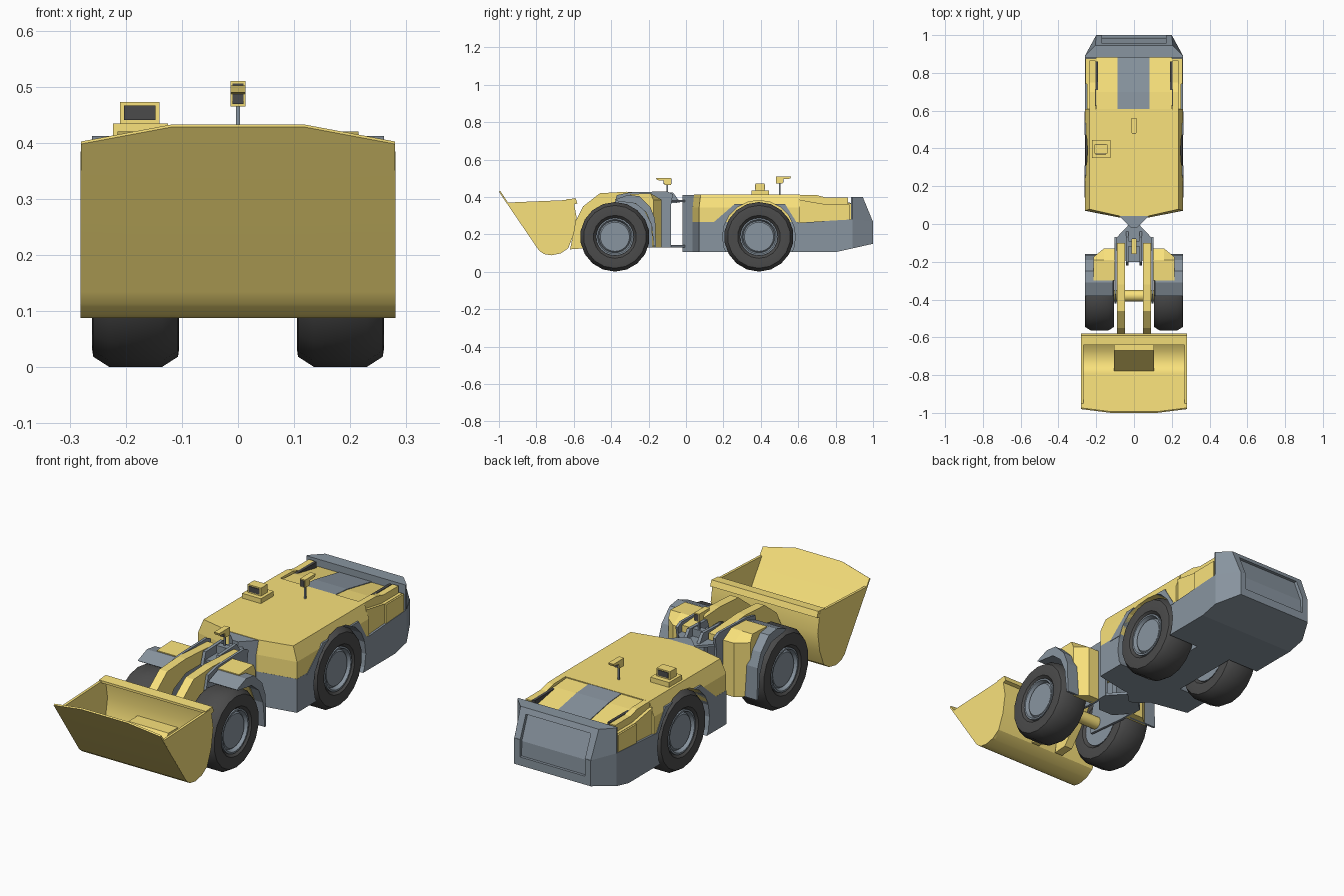
import bpy, bmesh, math

if "Cube" in bpy.data.objects:
    bpy.data.objects.remove(bpy.data.objects["Cube"])

def mat(name, c):
    m = bpy.data.materials.new(name)
    m.diffuse_color = (*c, 1)
    m.use_nodes = True
    m.node_tree.nodes["Principled BSDF"].inputs["Base Color"].default_value = m.diffuse_color
    return m

YEL = mat("yellow", (0.95, 0.76, 0.20))
GREY = mat("grey", (0.25, 0.30, 0.35))
DARK = mat("rubber", (0.07, 0.07, 0.07))

def shade(ob, angle):
    bpy.ops.object.select_all(action='DESELECT')
    bpy.context.view_layer.objects.active = ob
    ob.select_set(True)
    bpy.ops.object.shade_smooth_by_angle(angle=math.radians(angle))

def finish(name, bm, m, smooth=None):
    bmesh.ops.recalc_face_normals(bm, faces=bm.faces)
    me = bpy.data.meshes.new(name)
    bm.to_mesh(me)
    bm.free()
    me.materials.append(m)
    ob = bpy.data.objects.new(name, me)
    bpy.context.collection.objects.link(ob)
    if smooth:
        shade(ob, smooth)
    return ob

def loft(name, rings, m, closed=False, smooth=None):
    """Skin equal-length rings; cap the ends, or join last ring to first."""
    bm = bmesh.new()
    vs = [[bm.verts.new(p) for p in r] for r in rings]
    n = len(rings[0])
    pairs = list(zip(vs, vs[1:])) + ([(vs[-1], vs[0])] if closed else [])
    for a, b in pairs:
        for i in range(n):
            bm.faces.new((a[i], a[(i + 1) % n], b[(i + 1) % n], b[i]))
    if not closed:
        bm.faces.new(vs[0])
        bm.faces.new(vs[-1])
    return finish(name, bm, m, smooth)

def side(name, x0, x1, prof, m, smooth=None):
    return loft(name, [[(x, y, z) for y, z in prof] for x in (x0, x1)], m, smooth=smooth)

def plan(name, z0, z1, poly, m):
    return loft(name, [[(x, y, z) for x, y in poly] for z in (z0, z1)], m)

def box(name, x0, x1, y0, y1, z0, z1, m):
    return plan(name, z0, z1, [(x0, y0), (x1, y0), (x1, y1), (x0, y1)], m)

def lathe(name, prof, y, z, m, n, closed=False, smooth=None):
    """Spin (x, radius) points about the axle line."""
    rings = [[(x, y + r * math.sin(2 * math.pi * i / n), z - r * math.cos(2 * math.pi * i / n))
              for i in range(n)] for x, r in prof]
    return loft(name, rings, m, closed, smooth)

def cut(ob, cutter):
    b = ob.modifiers.new("cut", 'BOOLEAN')
    b.object, b.operation, b.solver = cutter, 'DIFFERENCE', 'EXACT'
    cutter.hide_render = True
    cutter.hide_set(True)

# wheels
ZC = 0.187
for label, y in (("front", -0.38), ("rear", 0.39)):
    for s in (1, -1):
        tag = label + ("_right" if s > 0 else "_left")
        tyre = [(0.125, 0.10), (0.107, 0.115), (0.105, 0.155), (0.107, 0.168), (0.135, 0.186),
                (0.23, 0.186), (0.258, 0.168), (0.26, 0.155), (0.258, 0.115), (0.242, 0.10)]
        lathe(tag + "_tyre", [(s * x, r) for x, r in tyre], y, ZC, DARK, 18, True, 35)
        rim = [(0.115, 0.101), (0.253, 0.101), (0.253, 0.093), (0.236, 0.085), (0.244, 0.078)]
        lathe(tag + "_rim", [(s * x, r) for x, r in rim], y, ZC, GREY, 24, smooth=30)
    lathe(label + "_axle", [(-0.115, 0.03), (0.115, 0.03)], y, ZC, YEL, 20, smooth=30)

# rear chassis, and tail whose bottom rises to the rear
half = [(0.08, 0.035), (0.26, 0.07), (0.26, 0.60)]
chassis = plan("rear_chassis", 0.105, 0.265, half + [(-x, y) for x, y in reversed(half)], GREY)
tail = loft("chassis_tail", [[(-w, y, a), (w, y, a), (w, y, b), (-w, y, b)] for y, w, a, b in
                             ((0.60, 0.26, 0.105, 0.262), (0.80, 0.26, 0.105, 0.275),
                              (0.89, 0.26, 0.125, 0.28), (1.0, 0.20, 0.15, 0.272))], GREY)

# counterweight with recessed rear panel
cw = lambda z, w, y: [(-0.26, 0.882, z), (0.26, 0.882, z), (0.26, 0.89, z),
                      (w, y, z), (-w, y, z), (-0.26, 0.89, z)]
weight = loft("counterweight", [cw(0.268, 0.20, 0.9995), cw(0.40, 0.205, 0.945)], GREY)
recess = side("recess_cutter", -0.17, 0.17,
              [(0.987, 0.19), (0.985, 0.26), (0.94, 0.375), (1.1, 0.375), (1.1, 0.19)], GREY)
cut(weight, recess)
cut(tail, recess)

# upper body with sloped shoulders
def deck(z, w, f):
    h = [(0.08, f - 0.035), (w, f), (w, 0.61)]
    return [(x, y, z) for x, y in h + [(-x, y) for x, y in reversed(h)]]
body = loft("upper_body", [deck(0.263, 0.2595, 0.0705), deck(0.345, 0.2595, 0.0705), deck(0.412, 0.235, 0.078)], YEL)

# rear hood, stripe and side rails
hood = [(0.605, 0.24), (0.605, 0.408), (0.70, 0.40), (0.884, 0.365), (0.884, 0.24)]
side("hood", -0.2, 0.2, hood, YEL)
side("hood_stripe", -0.088, 0.082, [(y, z + 0.003 if z > 0.3 else z) for y, z in hood], GREY)
for s in (1, -1):
    tag = "right_" if s > 0 else "left_"
    side(tag + "hood_flank", s * 0.2, s * 0.25, [(0.605, 0.24), (0.605, 0.385), (0.74, 0.362), (0.87, 0.362), (0.87, 0.24)], YEL)
    side(tag + "hood_rail", s * 0.205, s * 0.235, [(0.605, 0.36), (0.605, 0.412), (0.70, 0.41), (0.75, 0.396), (0.865, 0.396), (0.865, 0.36)], YEL)
    box(tag + "hood_slit", s * 0.19, s * 0.204, 0.625, 0.86, 0.36, 0.398, DARK)
    side(tag + "side_box", s * 0.2, s * 0.258, [(0.74, 0.25), (0.74, 0.36), (0.875, 0.36), (0.875, 0.26)], YEL)
    # rear wheel arch and well
    arch = side(tag + "rear_arch", s * 0.11, s * 0.262,
                [(0.14, 0.258), (0.26, 0.362), (0.53, 0.362), (0.595, 0.258)], GREY)
    well = lathe(tag + "well_cutter", [(s * 0.095, 0.195), (s * 0.3, 0.195)], 0.39, ZC, GREY, 20)
    for ob in (arch, body, chassis):
        cut(ob, well)

# centre hinge
plan("rear_hinge", 0.105, 0.41, [(-0.08, 0.045), (0.08, 0.045), (0.015, -0.02), (-0.015, -0.02)], GREY)
for label, z in (("lower", 0.13), ("upper", 0.372)):
    plan(label + "_hinge_plate", z, z + 0.012,
         [(0.015, 0.01), (0.10, -0.08), (0.10, -0.13), (0.04, -0.2),
          (-0.04, -0.2), (-0.10, -0.13), (-0.10, -0.08), (-0.015, 0.01)], GREY)
box("hinge_pin_block", -0.03, 0.03, -0.12, -0.09, 0.13, 0.42, GREY)

for s in (1, -1):
    tag = "right_" if s > 0 else "left_"
    # front frame
    side(tag + "frame_plate", s * 0.092, s * 0.104,
         [(-0.37, 0.41), (-0.30, 0.425), (-0.10, 0.43), (-0.07, 0.415),
          (-0.08, 0.355), (-0.08, 0.13), (-0.20, 0.13), (-0.42, 0.15), (-0.42, 0.22)], GREY)
    side(tag + "hinge_lug", s * 0.028, s * 0.043, [(-0.22, 0.36), (-0.2, 0.42), (-0.07, 0.425), (-0.03, 0.37)], GREY)
    tank = [(-0.13, 0.13), (-0.13, 0.385), (-0.19, 0.42), (-0.30, 0.415), (-0.30, 0.38),
            (-0.23, 0.34), (-0.185, 0.25), (-0.18, 0.13)]
    loft(tag + "frame_tank", [[(s * x, min(y, lim), z) for y, z in tank]
                              for x, lim in ((0.1, -0.125), (0.16, -0.125), (0.215, -0.175))], YEL)
    # front mudguard
    side(tag + "mudguard", s * 0.11, s * 0.26,
         [(-0.38, 0.385), (-0.31, 0.412), (-0.25, 0.404), (-0.19, 0.345), (-0.165, 0.28), (-0.16, 0.13),
          (-0.171, 0.13), (-0.184, 0.25), (-0.215, 0.32), (-0.27, 0.365), (-0.37, 0.378)], GREY)
    # boom arms
    side(tag + "boom_arm", s * 0.048, s * 0.09,
         [(-0.10, 0.415), (-0.32, 0.428), (-0.46, 0.42), (-0.55, 0.35), (-0.59, 0.27), (-0.62, 0.12),
          (-0.55, 0.125), (-0.49, 0.2), (-0.41, 0.32), (-0.32, 0.36), (-0.10, 0.36)], YEL)

# bucket shell with angled lip corners
prof = [(-0.602, 0.385), (-0.585, 0.29), (-0.60, 0.20), (-0.63, 0.125), (-0.67, 0.098), (-0.72, 0.088),
        (-0.76, 0.095), (-0.785, 0.113), (-0.80, 0.134), (-0.95, 0.354), (-1.0, 0.428)]
bm = bmesh.new()
cols = []
for x in (-0.28, -0.12, 0.12, 0.28):
    pts = prof[:-1] + [(-0.98, 0.398) if abs(x) > 0.2 else prof[-1]]
    cols.append([bm.verts.new((x, y, z)) for y, z in pts])
for a, b in zip(cols, cols[1:]):
    for i in range(len(prof) - 1):
        bm.faces.new((a[i], a[i + 1], b[i + 1], b[i]))
shell = finish("bucket_shell", bm, YEL)
sol = shell.modifiers.new("thickness", 'SOLIDIFY')
sol.thickness = 0.008
sol.offset = 1 if shell.data.polygons[0].normal.y < 0 else -1
bpy.context.view_layer.objects.active = shell
bpy.ops.object.modifier_apply(modifier="thickness")
shade(shell, 28)
for s in (1, -1):
    side(("right" if s > 0 else "left") + "_bucket_side", s * 0.268, s * 0.2803,
         prof[:-2] + [(-0.958, 0.37)], YEL)
side("bucket_rim", -0.28, 0.28, [(-0.58, 0.365), (-0.59, 0.392), (-0.64, 0.388), (-0.64, 0.377), (-0.60, 0.36)], YEL)
side("bucket_pocket", -0.105, 0.105, [(-0.60, 0.25), (-0.67, 0.25), (-0.78, 0.115), (-0.66, 0.105)], YEL)

# lamps on posts
for label, y, z in (("front", -0.1, 0.465), ("rear", 0.502, 0.473)):
    box(label + "_lamp_post", -0.004, 0.004, y - 0.004, y + 0.004, 0.40, z + 0.005, GREY)
    f = -1 if label == "front" else 1
    side(label + "_lamp_head", -0.0135, 0.0135,
         [(y - f * 0.02, z), (y - f * 0.02, z + 0.037), (y + f * 0.06, z + 0.037),
          (y + f * 0.055, z + 0.025), (y + f * 0.018, z + 0.022), (y + f * 0.015, z)], YEL)
    box(label + "_lamp_lens", -0.010, 0.010, y - f * 0.022, y + f * 0.019, z + 0.004, z + 0.033, DARK)

# box lamp on the deck
box("box_lamp_base", -0.223, -0.125, 0.35, 0.445, 0.40, 0.435, YEL)
box("box_lamp", -0.21, -0.14, 0.372, 0.42, 0.435, 0.473, YEL)
box("box_lamp_lens", -0.203, -0.147, 0.369, 0.423, 0.441, 0.467, DARK)
